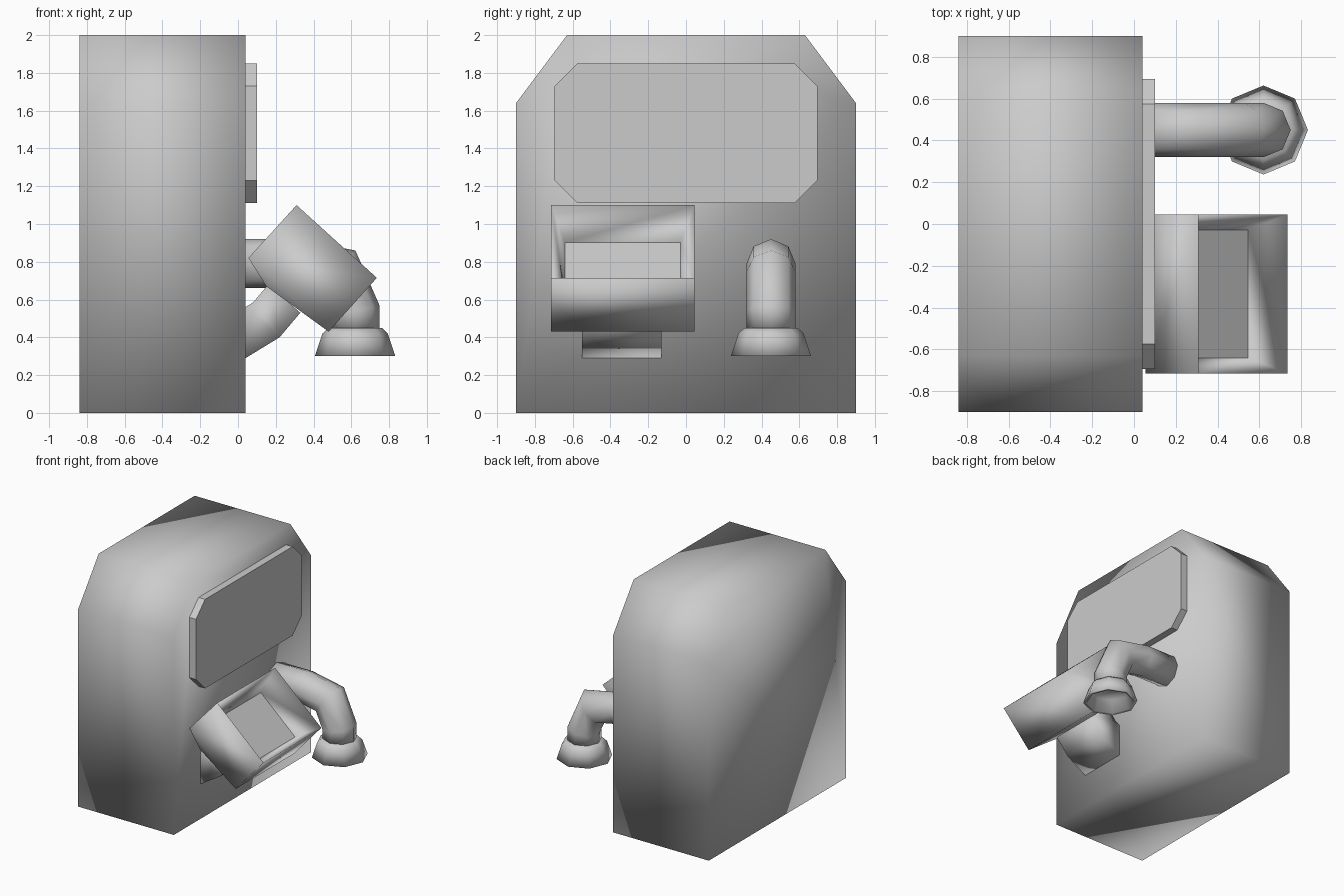
import bpy, bmesh
from math import sin, cos, pi
from mathutils import Vector

if "Cube" in bpy.data.objects:
    bpy.data.objects.remove(bpy.data.objects["Cube"])


def finish(name, bm, smooth=True, flat_faces=()):
    bmesh.ops.recalc_face_normals(bm, faces=bm.faces)
    for f in bm.faces:
        f.smooth = smooth
    for f in flat_faces:
        f.smooth = False
    me = bpy.data.meshes.new(name)
    bm.to_mesh(me)
    bm.free()
    ob = bpy.data.objects.new(name, me)
    bpy.context.collection.objects.link(ob)
    return ob


def prism(profile, offset):
    """Extrude a closed 3D outline by an offset vector."""
    bm = bmesh.new()
    face = bm.faces.new([bm.verts.new(p) for p in profile])
    ext = bmesh.ops.extrude_face_region(bm, geom=[face], use_keep_orig=True)
    verts = [v for v in ext["geom"] if isinstance(v, bmesh.types.BMVert)]
    bmesh.ops.translate(bm, verts=verts, vec=offset)
    return bm


def skin(name, rings, cap_start=True):
    """Bridge successive vertex rings and cap the ends."""
    bm = bmesh.new()
    loops = [[bm.verts.new(p) for p in r] for r in rings]
    n = len(loops[0])
    for a, b in zip(loops, loops[1:]):
        for i in range(n):
            j = (i + 1) % n
            bm.faces.new((a[i], a[j], b[j], b[i]))
    if cap_start:
        bm.faces.new(loops[0])
    bm.faces.new(loops[-1])
    return finish(name, bm)


# Cabinet body with chamfered top corners
half = [(0.9, 0), (0.9, 1.64), (0.63, 2)]
outline = half + [(-y, z) for y, z in reversed(half)]
finish("cabinet_body", prism([(-0.84, y, z) for y, z in outline], (0.88, 0, 0)))

# Raised panel with clipped corners
hy, hz, c, zc = 0.695, 0.37, 0.12, 1.48
oct_outline = [(hy, hz - c), (hy - c, hz), (c - hy, hz), (-hy, hz - c),
               (-hy, c - hz), (c - hy, -hz), (hy - c, -hz), (hy, c - hz)]
finish("raised_panel", prism([(0.04, y, zc + z) for y, z in oct_outline], (0.06, 0, 0)),
       smooth=False)

# Tilted tray with a tapered recess
tray_profile = [(0.31, 1.10), (0.735, 0.715), (0.48, 0.43), (0.15, 0.67), (0.055, 0.82)]
bm = prism([(x, -0.715, z) for x, z in tray_profile], (0, 0.76, 0))
bmesh.ops.recalc_face_normals(bm, faces=bm.faces)
mouth = max(bm.faces, key=lambda f: f.normal.dot(Vector((0.67, 0, 0.74))))
bmesh.ops.inset_individual(bm, faces=[mouth], thickness=0.105, depth=-0.2)
finish("tilted_tray", bm, flat_faces=[mouth])

# Bent arm carrying the tray
arm_profile = [(0.04, 0.29), (0.22, 0.40), (0.33, 0.53), (0.16, 0.68), (0.08, 0.585), (0.04, 0.56)]
finish("tray_arm", prism([(x, -0.55, z) for x, z in arm_profile], (0, 0.42, 0)))

# Spout pipe, mitred at each bend
SIDES, R, Y = 8, 0.13, 0.45
path = [Vector(p) for p in [(0.04, 0.79), (0.3, 0.79), (0.53, 0.745), (0.62, 0.54), (0.62, 0.44)]]
rings = []
for i, p in enumerate(path):
    d0 = (p - path[max(i - 1, 0)]).normalized() if i else (path[1] - p).normalized()
    d1 = (path[i + 1] - p).normalized() if i < len(path) - 1 else d0
    t = (d0 + d1).normalized()
    normal = Vector((-t.y, t.x)) / t.dot(d0)
    rings.append([(p.x + normal.x * R * cos(a), Y + R * sin(a), p.y + normal.y * R * cos(a))
                  for a in (2 * pi * k / SIDES for k in range(SIDES))])
skin("spout_pipe", rings)

# Flared hollow spout mouth
bell = [(0.142, 0.45), (0.173, 0.42), (0.213, 0.30), (0.185, 0.30), (0.15, 0.40)]
skin("spout_mouth", [[(0.62 + r * cos(a), Y + r * sin(a), z)
                      for a in (2 * pi * k / SIDES for k in range(SIDES))] for r, z in bell])
